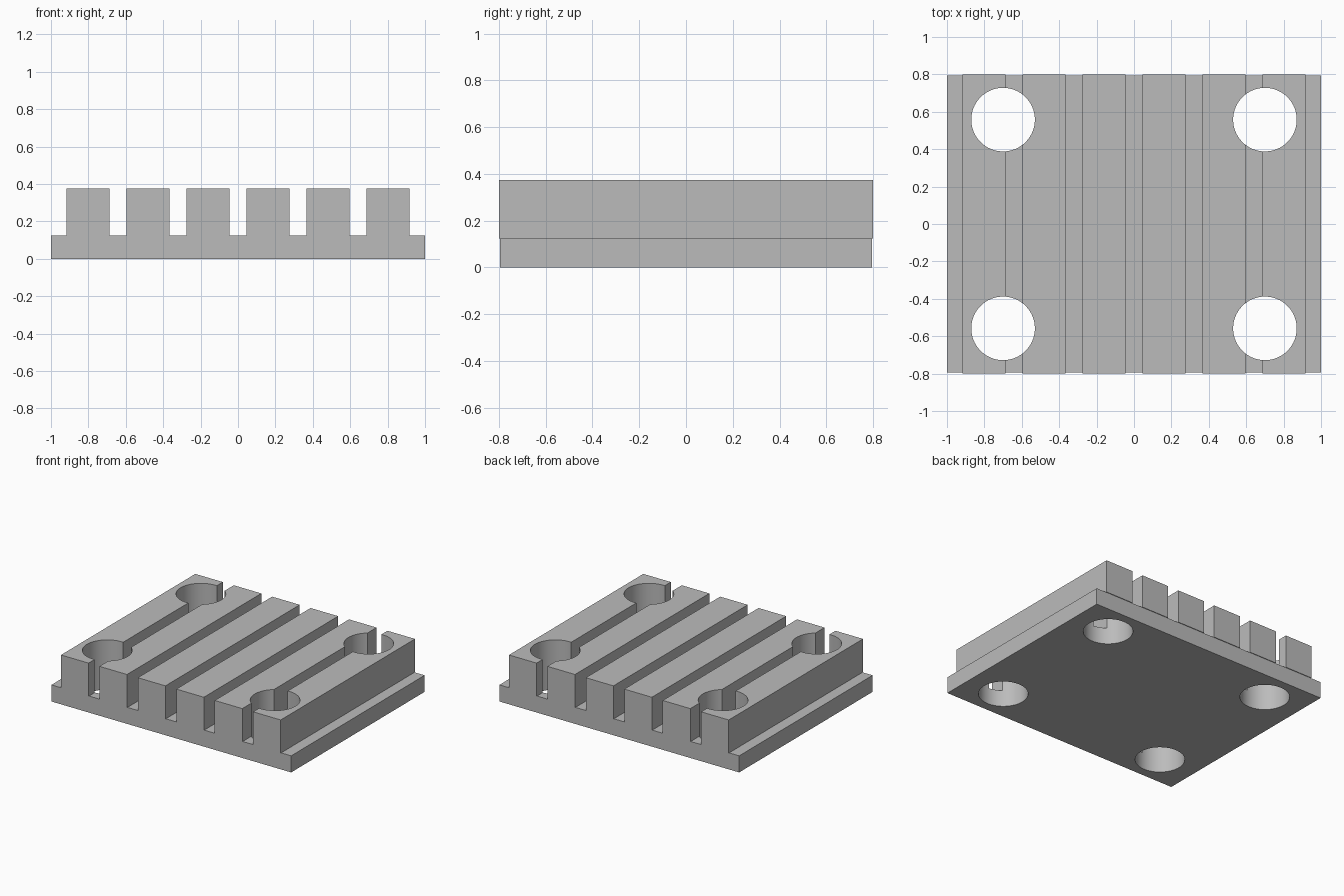
import bpy
import math

cube = bpy.data.objects.get("Cube")
if cube:
    bpy.data.objects.remove(cube, do_unlink=True)

# One plain grey for the whole plate
grey = bpy.data.materials.new("plain_grey")
grey.use_nodes = True
colour = (0.5, 0.5, 0.5, 1)
grey.diffuse_color = colour
grey.node_tree.nodes["Principled BSDF"].inputs["Base Color"].default_value = colour

BASE_TOP, RIB_TOP = 0.125, 0.375
RIB_COUNT, RIB_WIDTH, RIB_PITCH = 6, 0.23, 0.3205
HOLE_RADIUS, HOLE_X, HOLE_Y = 0.17, 0.70, 0.558


def block(name, x, width, depth, bottom, top):
    bpy.ops.mesh.primitive_cube_add(size=1, location=(x, 0, (bottom + top) / 2))
    obj = bpy.context.object
    obj.name = name
    obj.scale = (width, depth, top - bottom)
    bpy.ops.object.transform_apply(location=True, rotation=False, scale=True)
    obj.data.materials.append(grey)
    return obj


# Base plate and the row of parallel ribs
parts = [block("base_plate", 0, 2, 1.59, 0, BASE_TOP)]
for i in range(RIB_COUNT):
    x = (i - (RIB_COUNT - 1) / 2) * RIB_PITCH
    parts.append(block(f"rib_{i + 1}", x, RIB_WIDTH, 1.6, BASE_TOP, RIB_TOP))

# Four round through holes near the corners
cutters = []
for sx in (-1, 1):
    for sy in (-1, 1):
        bpy.ops.mesh.primitive_cylinder_add(
            vertices=64, radius=HOLE_RADIUS, depth=2,
            location=(sx * HOLE_X, sy * HOLE_Y, 0))
        cutter = bpy.context.object
        cutter.name = "hole_cutter"
        cutter.hide_render = True
        cutter.data.materials.append(grey)
        cutters.append(cutter)

# Cut only the parts each hole reaches, then smooth the hole walls
for part in parts:
    xs = [v.co.x for v in part.data.vertices]
    bpy.ops.object.select_all(action="DESELECT")
    part.select_set(True)
    bpy.context.view_layer.objects.active = part
    for cutter in cutters:
        cx = cutter.location.x
        if cx + HOLE_RADIUS > min(xs) and cx - HOLE_RADIUS < max(xs):
            mod = part.modifiers.new("hole", "BOOLEAN")
            mod.operation = "DIFFERENCE"
            mod.solver = "EXACT"
            mod.object = cutter
            bpy.ops.object.modifier_apply(modifier=mod.name)
    bpy.ops.object.shade_smooth_by_angle(angle=math.radians(30))

for cutter in cutters:
    bpy.data.objects.remove(cutter, do_unlink=True)
